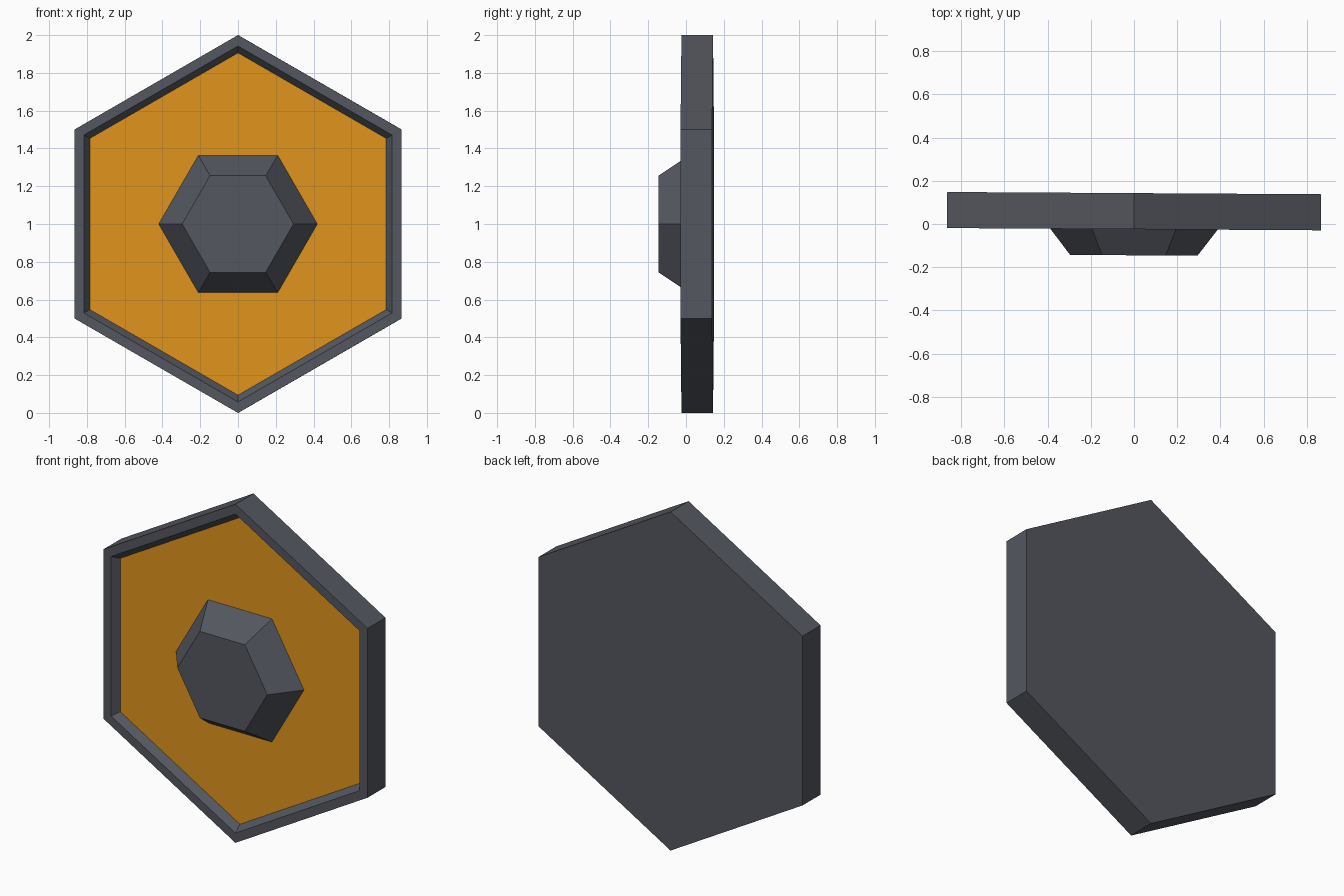
import bpy, bmesh, math

if "Cube" in bpy.data.objects:
    bpy.data.objects.remove(bpy.data.objects["Cube"])

YAW = -0.006  # the whole piece sits very slightly turned


def material(name, color):
    mat = bpy.data.materials.new(name)
    mat.diffuse_color = (*color, 1)
    mat.use_nodes = True
    mat.node_tree.nodes["Principled BSDF"].inputs["Base Color"].default_value = mat.diffuse_color
    return mat


def hex_loft(name, rings, phase, mats, cap_start=True):
    """Join hexagonal rings (radius, y) from back to front; the last ring is capped."""
    bm = bmesh.new()
    loops = []
    for r, y in rings:
        angles = [phase + i * math.pi / 3 for i in range(6)]
        loops.append([bm.verts.new((r * math.cos(a), y, r * math.sin(a))) for a in angles])
    for a, b in zip(loops, loops[1:]):
        for i in range(6):
            j = (i + 1) % 6
            bm.faces.new((a[i], a[j], b[j], b[i]))
    if cap_start:
        bm.faces.new(loops[0][::-1])
    front = bm.faces.new(loops[-1])
    front.material_index = len(mats) - 1
    bm.normal_update()
    # make every face point outwards (front cap faces -y)
    if front.normal.y > 0:
        bmesh.ops.reverse_faces(bm, faces=bm.faces[:])
    mesh = bpy.data.meshes.new(name)
    bm.to_mesh(mesh)
    bm.free()
    for m in mats:
        mesh.materials.append(m)
    obj = bpy.data.objects.new(name, mesh)
    obj.location.z = 1
    obj.rotation_euler.z = YAW
    bpy.context.collection.objects.link(obj)
    return obj


dark = material("dark_metal", (0.09, 0.095, 0.115))
orange = material("orange_panel", (0.75, 0.30, 0.012))

# Pointed-top plate: back, outer wall, rim, sloped lip and recessed orange floor
hex_loft("plate", [(1.0, 0.143), (1.0, -0.024), (0.942, -0.024), (0.906, 0.018)],
         math.pi / 2, [dark, orange])

# Flat-top tapered boss in the middle of the recess
hex_loft("center_boss", [(0.42, 0.018), (0.295, -0.145)], 0, [dark], cap_start=False)
